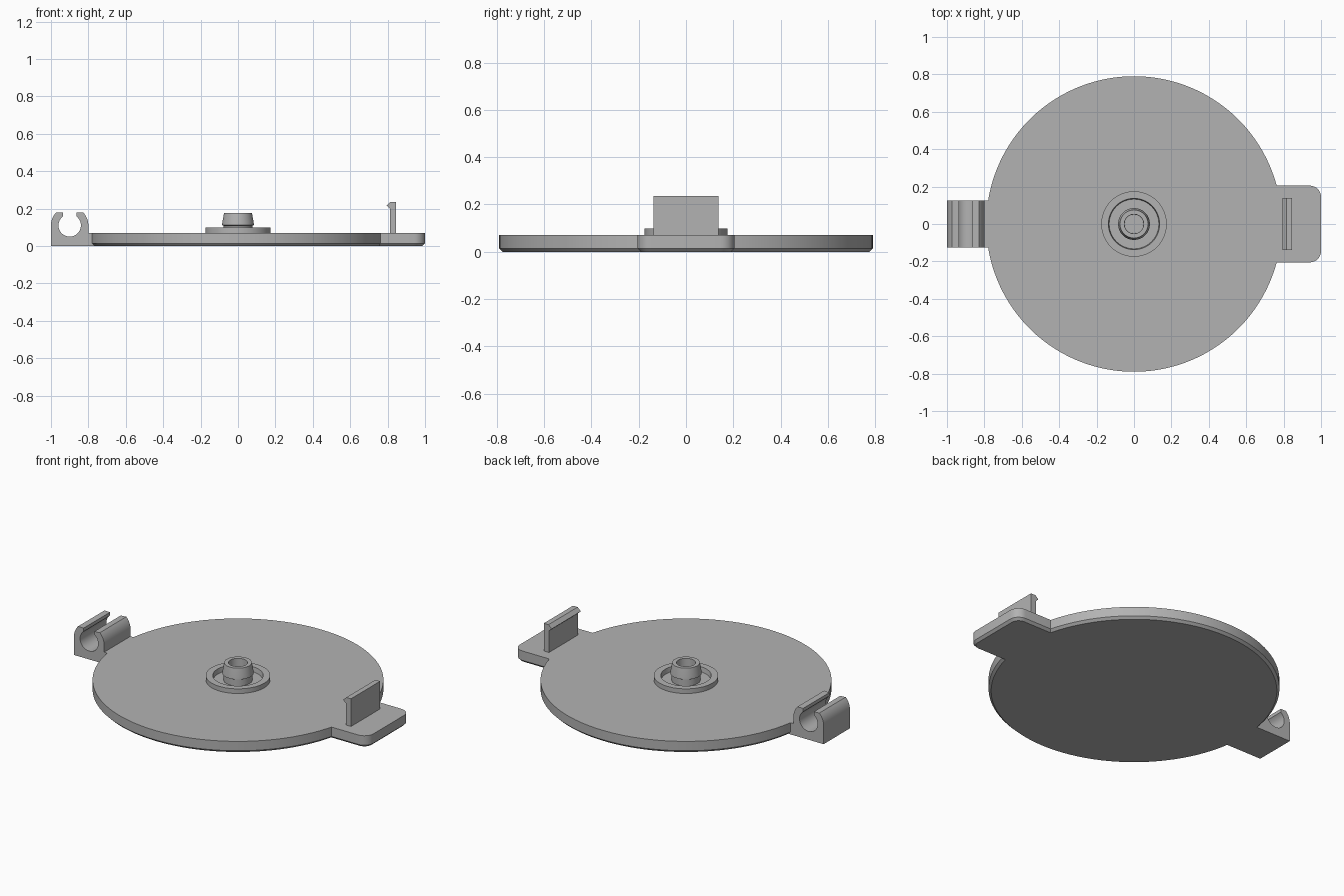
import bpy, bmesh
from math import sin, cos, pi, asin, radians

cube = bpy.data.objects.get("Cube")
if cube:
    bpy.data.objects.remove(cube)

grey = bpy.data.materials.new("plain grey")
grey.use_nodes = True
colour = (0.45, 0.45, 0.45, 1)
grey.diffuse_color = colour
grey.node_tree.nodes["Principled BSDF"].inputs["Base Color"].default_value = colour


def arc(cx, cy, r, start, end, n):
    """Points along an arc, angles in radians."""
    steps = [start + (end - start) * i / n for i in range(n + 1)]
    return [(cx + r * cos(a), cy + r * sin(a)) for a in steps]


def finish(name, bm):
    bmesh.ops.recalc_face_normals(bm, faces=bm.faces)
    mesh = bpy.data.meshes.new(name)
    bm.to_mesh(mesh)
    bm.free()
    mesh.materials.append(grey)
    obj = bpy.data.objects.new(name, mesh)
    bpy.context.collection.objects.link(obj)
    bpy.ops.object.select_all(action="DESELECT")
    obj.select_set(True)
    bpy.context.view_layer.objects.active = obj
    bpy.ops.object.shade_smooth_by_angle(angle=radians(30))
    return obj


def prism(name, points, offset, chamfer=0):
    """Extrude a closed outline of 3D points, optionally chamfering the first face."""
    bm = bmesh.new()
    base = bm.faces.new([bm.verts.new(p) for p in points])
    rim = list(base.edges)
    out = bmesh.ops.extrude_face_region(bm, geom=[base], use_keep_orig=True)
    bmesh.ops.translate(bm, vec=offset,
                        verts=[v for v in out["geom"] if isinstance(v, bmesh.types.BMVert)])
    if chamfer:
        bmesh.ops.bevel(bm, geom=rim, offset=chamfer, segments=1, affect="EDGES")
    return finish(name, bm)


def side_prism(name, profile, half_width):
    """Extrude an x-z profile along y, centred."""
    return prism(name, [(x, -half_width, z) for x, z in profile], (0, 2 * half_width, 0))


def lathe(name, profile, n=64):
    """Spin a closed radius-height profile about z."""
    bm = bmesh.new()
    rings = [[bm.verts.new((r * cos(2 * pi * i / n), r * sin(2 * pi * i / n), z))
              for i in range(n)] for r, z in profile]
    for a, b in zip(rings, rings[1:] + rings[:1]):
        for i in range(n):
            j = (i + 1) % n
            bm.faces.new((a[i], a[j], b[j], b[i]))
    return finish(name, bm)


# Round lid with a rounded thumb tab, chamfered underneath
R, TOP, TAB, CORNER = 0.79, 0.07, 0.205, 0.06
meet = asin(TAB / R)
outline = arc(0, 0, R, meet, 2 * pi - meet, 120)
outline += arc(1 - CORNER, CORNER - TAB, CORNER, -pi / 2, 0, 8)
outline += arc(1 - CORNER, TAB - CORNER, CORNER, 0, pi / 2, 8)
prism("lid", [(x, y, 0) for x, y in outline], (0, 0, TOP), 0.014)

# Raised ring and hollow centre post
lathe("boss_ring", [(0.175, TOP - 0.005), (0.175, 0.098), (0.137, 0.098), (0.132, TOP - 0.005)])
lathe("centre_post", [(0.078, TOP - 0.005), (0.078, 0.108), (0.085, 0.112), (0.083, 0.13),
                      (0.075, 0.175), (0.052, 0.175), (0.05, TOP - 0.005)])

# Snap hinge: open C-shaped clip, with a neck joining the lid
CX, CZ = -0.9, 0.11
gap = asin(0.036 / 0.06)
clip = [(-1, 0), (-0.765, 0), (-0.765, TOP), (-0.8, TOP)]
clip += arc(CX, CZ, 0.1, 0, radians(44), 8)
clip += [(-0.84, 0.178), (-0.864, 0.178)]
clip += arc(CX, CZ, 0.06, pi / 2 - gap, -3 * pi / 2 + gap, 32)
clip += [(-0.936, 0.178), (-0.96, 0.178)]
clip += arc(CX, CZ, 0.1, radians(136), pi, 8)
side_prism("hinge_clip", clip, 0.125)

# Latch wall with a small inward catch
side_prism("latch", [(0.812, TOP - 0.005), (0.846, TOP - 0.005), (0.846, 0.236),
                     (0.815, 0.236), (0.794, 0.216), (0.812, 0.2)], 0.138)
